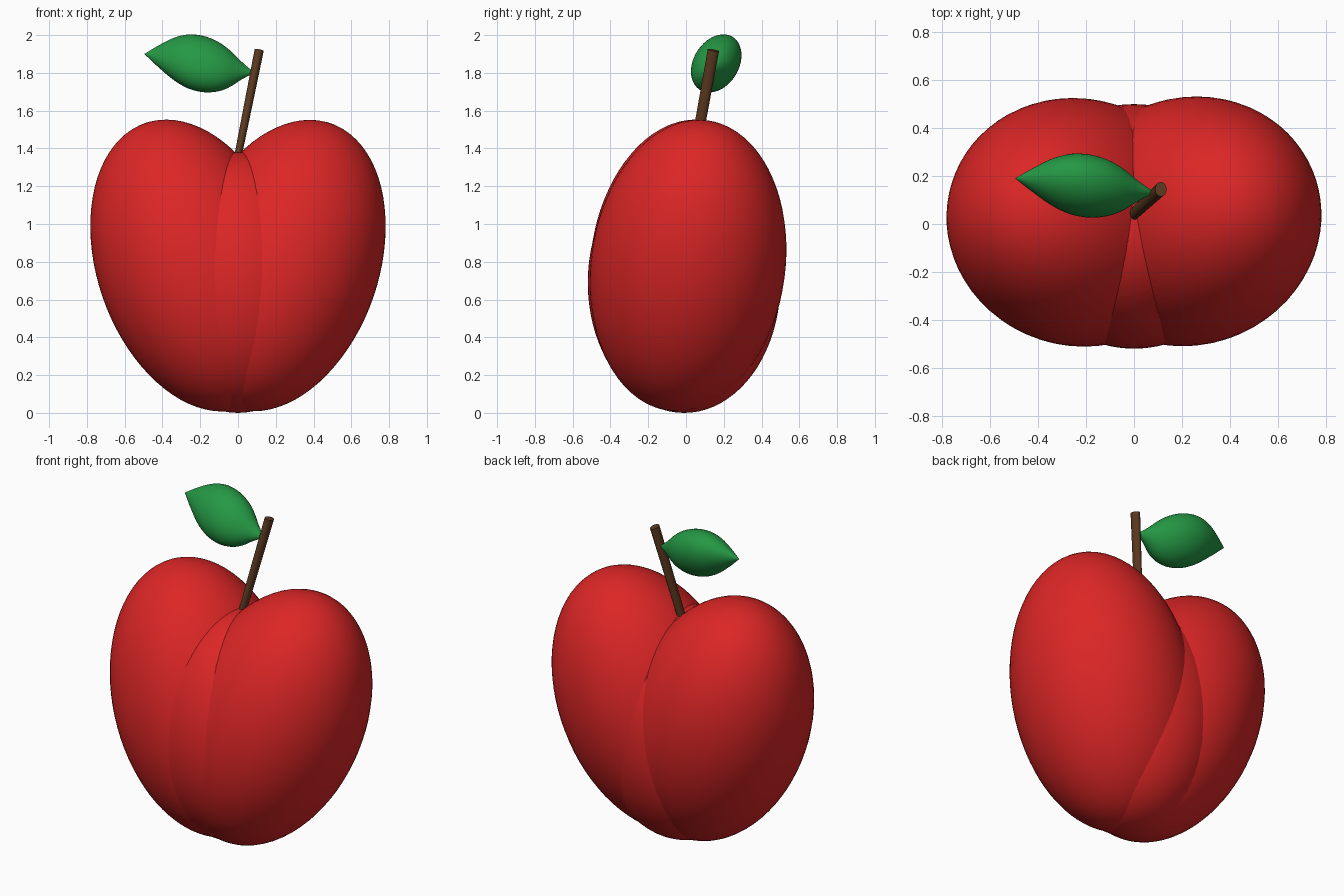
import bpy, bmesh, math
from mathutils import Matrix, Vector

if "Cube" in bpy.data.objects:
    bpy.data.objects.remove(bpy.data.objects["Cube"])


def material(name, colour):
    m = bpy.data.materials.new(name)
    m.diffuse_color = (*colour, 1)
    m.use_nodes = True
    m.node_tree.nodes["Principled BSDF"].inputs["Base Color"].default_value = m.diffuse_color
    return m


RED = material("apple red", (0.716, 0.019, 0.019))
BROWN = material("stem brown", (0.107, 0.042, 0.015))
GREEN = material("leaf green", (0.018, 0.315, 0.058))


def finish(name, bm, mat, angle=40):
    bmesh.ops.recalc_face_normals(bm, faces=bm.faces)
    me = bpy.data.meshes.new(name)
    bm.to_mesh(me)
    bm.free()
    ob = bpy.data.objects.new(name, me)
    bpy.context.collection.objects.link(ob)
    me.materials.append(mat)
    bpy.ops.object.select_all(action='DESELECT')
    ob.select_set(True)
    bpy.context.view_layer.objects.active = ob
    bpy.ops.object.shade_smooth_by_angle(angle=math.radians(angle))
    return ob


def ellipsoid(name, centre, radii, lean_back=0, lean_side=0):
    bm = bmesh.new()
    bmesh.ops.create_uvsphere(bm, u_segments=64, v_segments=40, radius=1)
    rot = (Matrix.Rotation(math.radians(lean_side), 4, 'Y')
           @ Matrix.Rotation(math.radians(-lean_back), 4, 'X'))
    bm.transform(Matrix.Translation(centre) @ rot @ Matrix.Diagonal((*radii, 1)))
    return finish(name, bm, RED)


# Two leaning lobes and the core that fills the crease between them
ellipsoid("right_lobe", (0.232, 0.011, 0.78), (0.513, 0.515, 0.80), 7.2, 19)
ellipsoid("left_lobe", (-0.232, 0.007, 0.78), (0.513, 0.515, 0.80), 5.6, -19)
ellipsoid("core", (0, -0.01, 0.69), (0.50, 0.51, 0.69))


def loft(name, rings, mat, angle):
    """Skin a list of equal-length point rings and cap both ends."""
    bm = bmesh.new()
    loops = [[bm.verts.new(p) for p in ring] for ring in rings]
    n = len(loops[0])
    for a, b in zip(loops, loops[1:]):
        for i in range(n):
            j = (i + 1) % n
            bm.faces.new((a[i], a[j], b[j], b[i]))
    bm.faces.new(loops[0])
    bm.faces.new(loops[-1])
    return finish(name, bm, mat, angle)


def ellipse(centre, u, v, n):
    return [centre + u * math.cos(2 * math.pi * i / n) + v * math.sin(2 * math.pi * i / n)
            for i in range(n)]


# Stem, leaning right and back
loft("stem", [ellipse(Vector(c), Vector((rx, 0, -0.2 * rx)), Vector((0, ry, -0.18 * ry)), 24)
              for c, rx, ry in (((-0.006, 0.038, 1.33), 0.019, 0.027),
                                ((0.112, 0.145, 1.92), 0.024, 0.03))], BROWN, 40)

# Leaf: plump pointed spindle with a tilted oval section
tip, root = Vector((-0.495, 0.19, 1.90)), Vector((0.09, 0.13, 1.80))
tilt = math.radians(32)
wide = Vector((0, math.sin(tilt), math.cos(tilt))) * 0.16
thin = Vector((0, math.cos(tilt), -math.sin(tilt))) * 0.12
profile = [(0, 0.005), (0.1, 0.31), (0.2, 0.59), (0.25, 0.715), (0.3, 0.82), (0.35, 0.90),
           (0.4, 0.96), (0.45, 0.99), (0.5, 1), (0.55, 0.99), (0.6, 0.955), (0.65, 0.90),
           (0.7, 0.82), (0.75, 0.71), (0.8, 0.57), (0.86, 0.37), (0.93, 0.17), (1, 0.005)]
loft("leaf", [ellipse(tip.lerp(root, t), wide * r, thin * r, 40) for t, r in profile], GREEN, 50)
